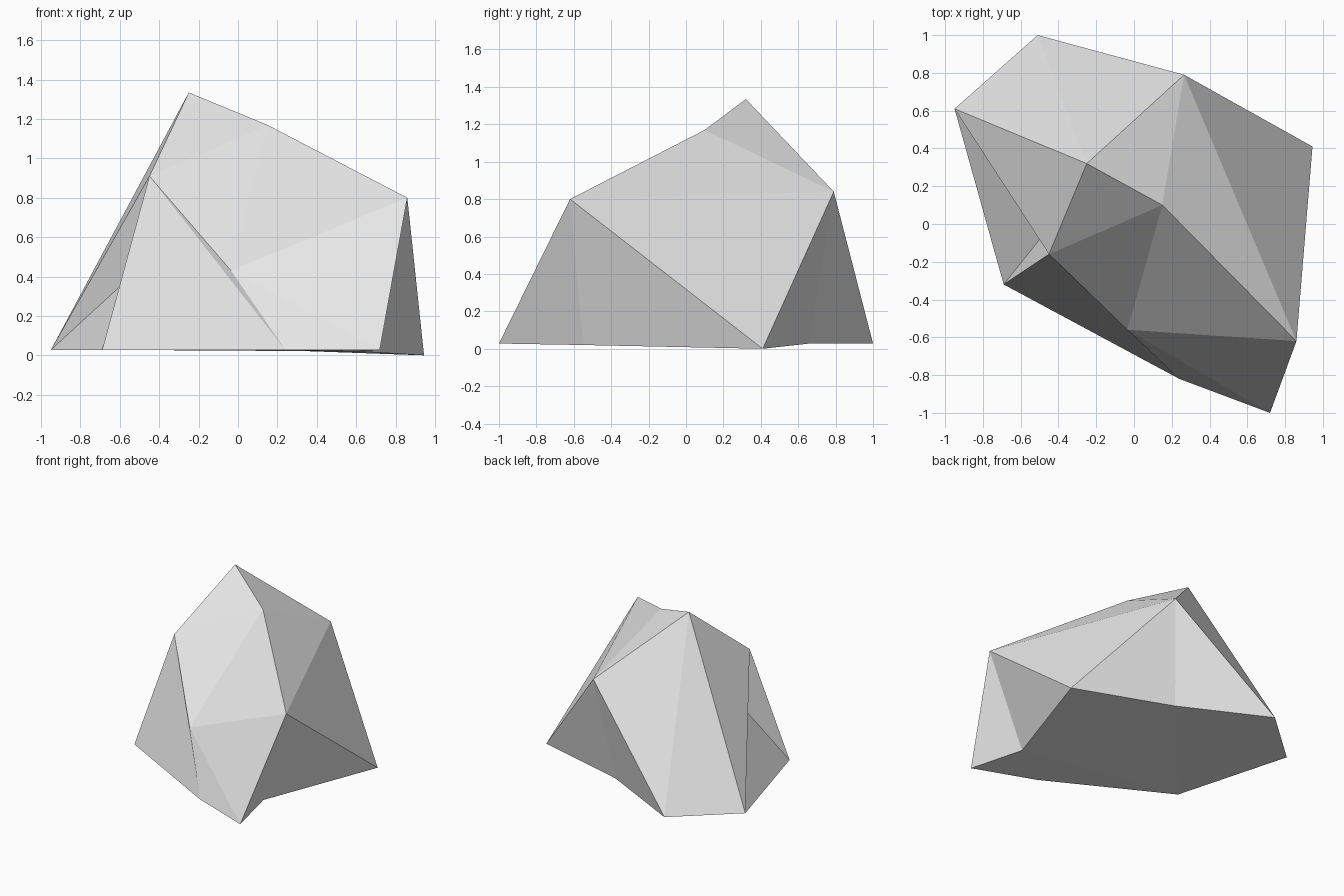
import bpy
import bmesh

# Remove the default cube if the scene has it
cube = bpy.data.objects.get("Cube")
if cube:
    bpy.data.objects.remove(cube, do_unlink=True)

# Plain stone material
stone = bpy.data.materials.new("light_grey_stone")
stone.use_nodes = True
colour = (0.8, 0.8, 0.8, 1)
stone.diffuse_color = colour
stone.node_tree.nodes["Principled BSDF"].inputs["Base Color"].default_value = colour

GROUND = 0.028
bm = bmesh.new()


def corner(x, y, z=GROUND):
    return bm.verts.new((x, y, z))


def facet(*corners):
    return bm.faces.new(corners)


# Foot outline
back = corner(-0.51, 1)
back_right = corner(-0.95, 0.61)
front_right = corner(-0.69, -0.32)
front = corner(0.24, -0.82)
front_left = corner(0.72, -1)
left_notch = corner(0.61, -0.55, 0.02)
left = corner(0.945, 0.41, 0)
back_notch = corner(0.16, 0.66)

# Shoulders and hollows
left_shoulder = corner(0.86, -0.62, 0.8)
back_shoulder = corner(0.265, 0.79, 0.84)
right_shoulder = corner(-0.45, -0.16, 0.91)
right_hollow = corner(-0.49, -0.07, 0.45)
front_chip = corner(-0.035, -0.56, 0.43)

# Crown
peak = corner(-0.25, 0.32, 1.335)
ridge = corner(0.15, 0.1, 1.17)

# Crown facets
facet(peak, ridge, right_shoulder)
facet(ridge, front_chip, right_shoulder)
facet(ridge, left_shoulder, front_chip)
facet(peak, ridge, back_shoulder)
facet(ridge, back_shoulder, left_shoulder)

# Back facets
facet(peak, back_shoulder, back)
facet(peak, back, back_right)
facet(back_shoulder, left, back_notch)
facet(back_shoulder, back_notch, back)

# Right facets, folded in at the hollow
facet(peak, back_right, right_shoulder)
facet(right_shoulder, back_right, right_hollow)
facet(right_shoulder, right_hollow, front_right)
facet(back_right, front_right, right_hollow)

# Front facets
facet(right_shoulder, front_right, front)
facet(right_shoulder, front, front_chip)
facet(front_chip, front, front_left)
facet(front_chip, front_left, left_shoulder)

# Left facets
facet(back_shoulder, left, left_shoulder)
facet(left_shoulder, front_left, left_notch)
facet(left_shoulder, left_notch, left)

# Underside
underside = facet(front_left, front, front_right, back_right,
                  back, back_notch, left, left_notch)
bmesh.ops.triangulate(bm, faces=[underside])
bmesh.ops.recalc_face_normals(bm, faces=bm.faces[:])

mesh = bpy.data.meshes.new("boulder")
bm.to_mesh(mesh)
bm.free()
mesh.materials.append(stone)
boulder = bpy.data.objects.new("boulder", mesh)
bpy.context.collection.objects.link(boulder)
